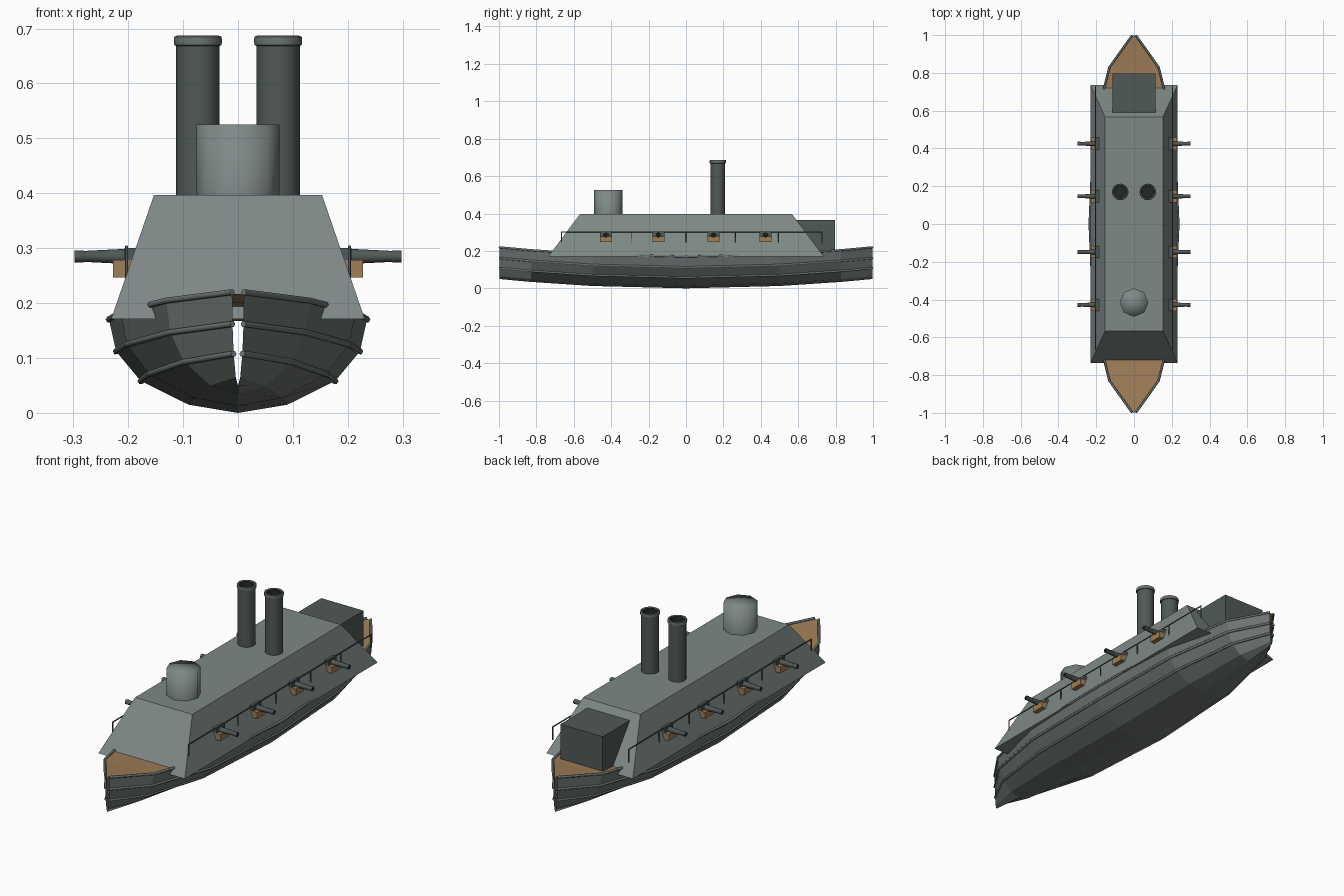
import bpy, bmesh, math
from mathutils import Matrix, Vector

cube = bpy.data.objects.get("Cube")
if cube:
    bpy.data.objects.remove(cube, do_unlink=True)


def material(name, rgb):
    m = bpy.data.materials.new(name)
    m.use_nodes = True
    m.diffuse_color = (*rgb, 1)
    bsdf = next(n for n in m.node_tree.nodes if n.type == "BSDF_PRINCIPLED")
    bsdf.inputs["Base Color"].default_value = (*rgb, 1)
    bsdf.inputs["Roughness"].default_value = 0.7
    return m


ARMOUR = material("armour grey", (0.21, 0.25, 0.24))
HULL = material("hull grey", (0.15, 0.175, 0.17))
IRON = material("dark iron", (0.08, 0.10, 0.095))
WOOD = material("deck wood", (0.35, 0.21, 0.095))
SOOT = material("soot black", (0.015, 0.022, 0.02))


def finish(name, bm, mats, smooth=None):
    me = bpy.data.meshes.new(name)
    bm.to_mesh(me)
    bm.free()
    for m in mats:
        me.materials.append(m)
    ob = bpy.data.objects.new(name, me)
    bpy.context.collection.objects.link(ob)
    if smooth is not None:
        bpy.ops.object.select_all(action="DESELECT")
        ob.select_set(True)
        bpy.context.view_layer.objects.active = ob
        bpy.ops.object.shade_smooth_by_angle(angle=math.radians(smooth))
    return ob


def loft(rows):
    """Quad skin through equal-length rows of points."""
    bm = bmesh.new()
    grid = [[bm.verts.new(p) for p in row] for row in rows]
    for a, b in zip(grid, grid[1:]):
        for i in range(len(a) - 1):
            bm.faces.new((a[i], a[i + 1], b[i + 1], b[i]))
    return bm


def box(name, lo, hi, mat):
    bm = bmesh.new()
    bmesh.ops.create_cube(bm, size=1)
    for v in bm.verts:
        v.co = [l + (c + 0.5) * (h - l) for l, h, c in zip(lo, hi, v.co)]
    return finish(name, bm, [mat])


def lathe(name, profile, sides, mats, matrix, smooth=40, inner=None):
    """Revolve (radius, height) points; faces inside radius `inner` use slot 1."""
    bm = bmesh.new()
    vs = [bm.verts.new((r, 0, z)) for r, z in profile]
    edges = [bm.edges.new(p) for p in zip(vs, vs[1:])]
    bmesh.ops.spin(bm, geom=vs + edges, cent=(0, 0, 0), axis=(0, 0, 1),
                   angle=math.tau, steps=sides)
    bmesh.ops.remove_doubles(bm, verts=bm.verts, dist=1e-5)
    bmesh.ops.recalc_face_normals(bm, faces=bm.faces)
    if inner:
        for f in bm.faces:
            if max(v.co.xy.length for v in f.verts) < inner:
                f.material_index = 1
    bm.transform(matrix)
    return finish(name, bm, mats, smooth)


def tube(name, paths, radius, mat):
    cu = bpy.data.curves.new(name, "CURVE")
    cu.dimensions = "3D"
    cu.bevel_depth = radius
    cu.bevel_resolution = 1
    cu.use_fill_caps = True
    for path in paths:
        sp = cu.splines.new("POLY")
        sp.points.add(len(path) - 1)
        for p, co in zip(sp.points, path):
            p.co = (*co, 1)
    cu.materials.append(mat)
    ob = bpy.data.objects.new(name, cu)
    bpy.context.collection.objects.link(ob)
    bpy.ops.object.select_all(action="DESELECT")
    ob.select_set(True)
    bpy.context.view_layer.objects.active = ob
    bpy.ops.object.convert(target="MESH")


# Hull: one half section, narrowed and lifted towards open ends
SECTION = [(0, 0), (0.09, 0.015), (0.177, 0.058), (0.222, 0.112), (0.235, 0.17)]
half = [(0.5, 0.91), (0.83, 0.555), (0.998, 0.045)]
STATIONS = [(-y, w) for y, w in reversed(half)] + [(0, 1)] + half


def hull_point(station, level, side=1):
    y, w = station
    x, z = SECTION[level]
    return Vector((side * x * w, y, z + 0.05 * y * y))


rows = [[hull_point(st, k, -1) for k in (4, 3, 2, 1)] +
        [hull_point(st, k) for k in range(5)] for st in STATIONS]
bm = loft(rows)
bm.normal_update()
if min(bm.faces, key=lambda f: f.calc_center_median().z).normal.z > 0:
    bmesh.ops.reverse_faces(bm, faces=bm.faces)
finish("hull", bm, [HULL])

# Deck planking following the sheer
drop = Vector((0, 0, -0.003))
bm = loft([[hull_point(st, 4, s) * 1.0 + drop for s in (-1, 1)] for st in STATIONS])
bm.normal_update()
for f in bm.faces:
    if f.normal.z < 0:
        f.normal_flip()
finish("deck", bm, [WOOD])

# Rubbing strakes along the upper three chines
for name, level in (("low", 2), ("middle", 3), ("upper", 4)):
    tube(name + "_strakes",
         [[hull_point(st, level, s) for st in STATIONS] for s in (-1, 1)],
         0.006, HULL)

# Sloped armoured casemate
bm = bmesh.new()
bmesh.ops.create_cube(bm, size=2)
for v in bm.verts:
    top = v.co.z > 0
    v.co.x *= 0.153 if top else 0.231
    v.co.y *= 0.567 if top else 0.736
    v.co.z = 0.397 if top else 0.171
finish("casemate", bm, [ARMOUR])

# Stern paddle box
box("paddle_box", (-0.113, 0.59, 0.19), (0.113, 0.797, 0.366), IRON)

# Pilot house
lathe("pilot_house", [(0.076, 0.39), (0.076, 0.525), (0, 0.525)], 8, [ARMOUR],
      Matrix.Translation((0, -0.415, 0)), smooth=180)

# Funnels with rolled rim and sooty bore
bore = [(0.033, 0.684), (0.032, 0.64), (0, 0.64)]
rim = [(0.0395, 0.668), (0.043, 0.67), (0.044, 0.677), (0.043, 0.685), (0.038, 0.687)]
for side, label in ((1, "left"), (-1, "right")):
    place = Matrix.Translation((side * 0.073, 0.17, 0))
    lathe(label + "_funnel", [(0.0395, 0.39), (0.0395, 0.668)], 16, [IRON], place)
    lathe(label + "_funnel_rim", rim + bore, 16, [HULL, SOOT], place, inner=0.0335)

# Broadside guns with wooden carriages and port lids
barrel = [(0, 0), (0.014, 0), (0.013, 0.05), (0.01, 0.11), (0.011, 0.112),
          (0.011, 0.128), (0.006, 0.128), (0.005, 0.11), (0, 0.11)]
for side, label in ((1, "left"), (-1, "right")):
    for n, y in enumerate((-0.428, -0.148, 0.147, 0.425), 1):
        tag = f"{label}_gun_{n}_"
        turn = Matrix.Rotation(side * math.pi / 2, 4, "Y")
        lathe(tag + "barrel", barrel, 10, [IRON, SOOT],
              Matrix.Translation((side * 0.17, y, 0.285)) @ turn, inner=0.0065)
        xs = sorted((side * 0.17, side * 0.228))
        box(tag + "carriage", (xs[0], y - 0.032, 0.247), (xs[1], y + 0.032, 0.278), WOOD)
        xs = sorted((side * 0.17, side * 0.207))
        box(tag + "port_lid", (xs[0], y - 0.032, 0.278), (xs[1], y + 0.032, 0.3), IRON)

# Handrails on both sides
for side, label in ((1, "left"), (-1, "right")):
    x = side * 0.203
    paths = [[(x, -0.665, 0.302), (x, 0.727, 0.302)]]
    paths += [[(x, y, 0.24), (x, y, 0.304)]
              for y in (-0.665, -0.29, 0, 0.265, 0.495, 0.727)]
    tube(label + "_handrail", paths, 0.003, IRON)
